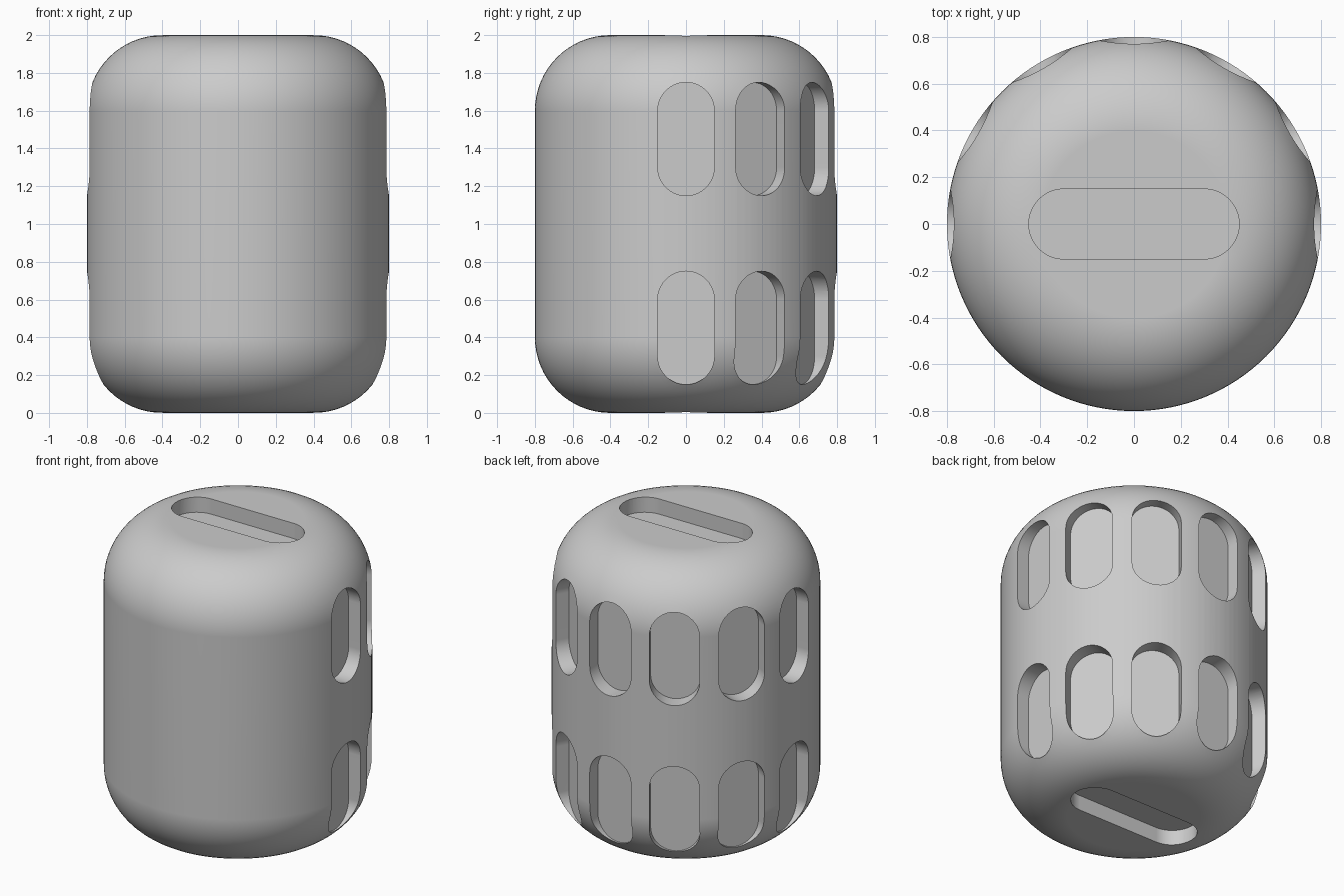
import bpy
import bmesh
from math import pi, radians, cos, sin
from mathutils import Matrix, Vector

cube = bpy.data.objects.get("Cube")
if cube:
    bpy.data.objects.remove(cube, do_unlink=True)

RADIUS, HEIGHT, ROUND = 0.8, 2.0, 0.4
SLOT_R, SLOT_DEPTH = 0.15, 0.1


def make_object(name, bm):
    mesh = bpy.data.meshes.new(name)
    bm.to_mesh(mesh)
    bm.free()
    obj = bpy.data.objects.new(name, mesh)
    bpy.context.scene.collection.objects.link(obj)
    return obj


def add_slot(bm, length, matrix):
    """Stadium prism, long along local x, reaching from the slot floor outwards."""
    half, steps = length / 2 - SLOT_R, 20
    outline = []
    for side, start in ((1, -pi / 2), (-1, pi / 2)):
        for i in range(steps + 1):
            a = start + pi * i / steps
            outline.append((side * half + SLOT_R * cos(a), SLOT_R * sin(a)))
    floor = [bm.verts.new(matrix @ Vector((x, y, -SLOT_DEPTH))) for x, y in outline]
    outer = [bm.verts.new(matrix @ Vector((x, y, 0.2))) for x, y in outline]
    bm.faces.new(floor[::-1])
    bm.faces.new(outer)
    for i in range(len(floor)):
        j = (i + 1) % len(floor)
        bm.faces.new((floor[i], floor[j], outer[j], outer[i]))


# Rounded drum
bm = bmesh.new()
bmesh.ops.create_cone(bm, cap_ends=True, segments=128, radius1=RADIUS, radius2=RADIUS,
                      depth=HEIGHT, matrix=Matrix.Translation((0, 0, HEIGHT / 2)))
rims = [e for e in bm.edges if abs(e.verts[0].co.z - e.verts[1].co.z) < 0.01]
bmesh.ops.bevel(bm, geom=rims, offset=ROUND, segments=16, profile=0.5, affect='EDGES')
body = make_object("drum_body", bm)

# Slot cutters: two rows round the back half, one on each end
bm = bmesh.new()
for z in (0.45, 1.45):
    for k in range(7):
        add_slot(bm, 0.6, Matrix.Translation((0, 0, z))
                 @ Matrix.Rotation(radians(30 * k), 4, 'Z')
                 @ Matrix.Translation((RADIUS, 0, 0)) @ Matrix.Rotation(pi / 2, 4, 'Y'))
add_slot(bm, 0.9, Matrix.Translation((0, 0, HEIGHT)))
add_slot(bm, 0.9, Matrix.Rotation(pi, 4, 'X'))
bmesh.ops.recalc_face_normals(bm, faces=bm.faces)
cutter = make_object("slot_cutter", bm)
cutter.hide_render = True

# Cut the slots
cut = body.modifiers.new("slots", 'BOOLEAN')
cut.operation, cut.solver, cut.object = 'DIFFERENCE', 'EXACT', cutter
bpy.ops.object.select_all(action='DESELECT')
body.select_set(True)
bpy.context.view_layer.objects.active = body
bpy.ops.object.modifier_apply(modifier=cut.name)
bpy.data.objects.remove(cutter, do_unlink=True)

# Smooth shading with crisp slot edges
bpy.ops.object.shade_smooth_by_angle(angle=radians(30))
weighted = body.modifiers.new("even_shading", 'WEIGHTED_NORMAL')
weighted.keep_sharp = True

# Plain grey
grey = bpy.data.materials.new("plain_grey")
grey.use_nodes = True
colour = (0.6, 0.6, 0.6, 1)
grey.diffuse_color = colour
grey.node_tree.nodes["Principled BSDF"].inputs["Base Color"].default_value = colour
body.data.materials.clear()
body.data.materials.append(grey)
